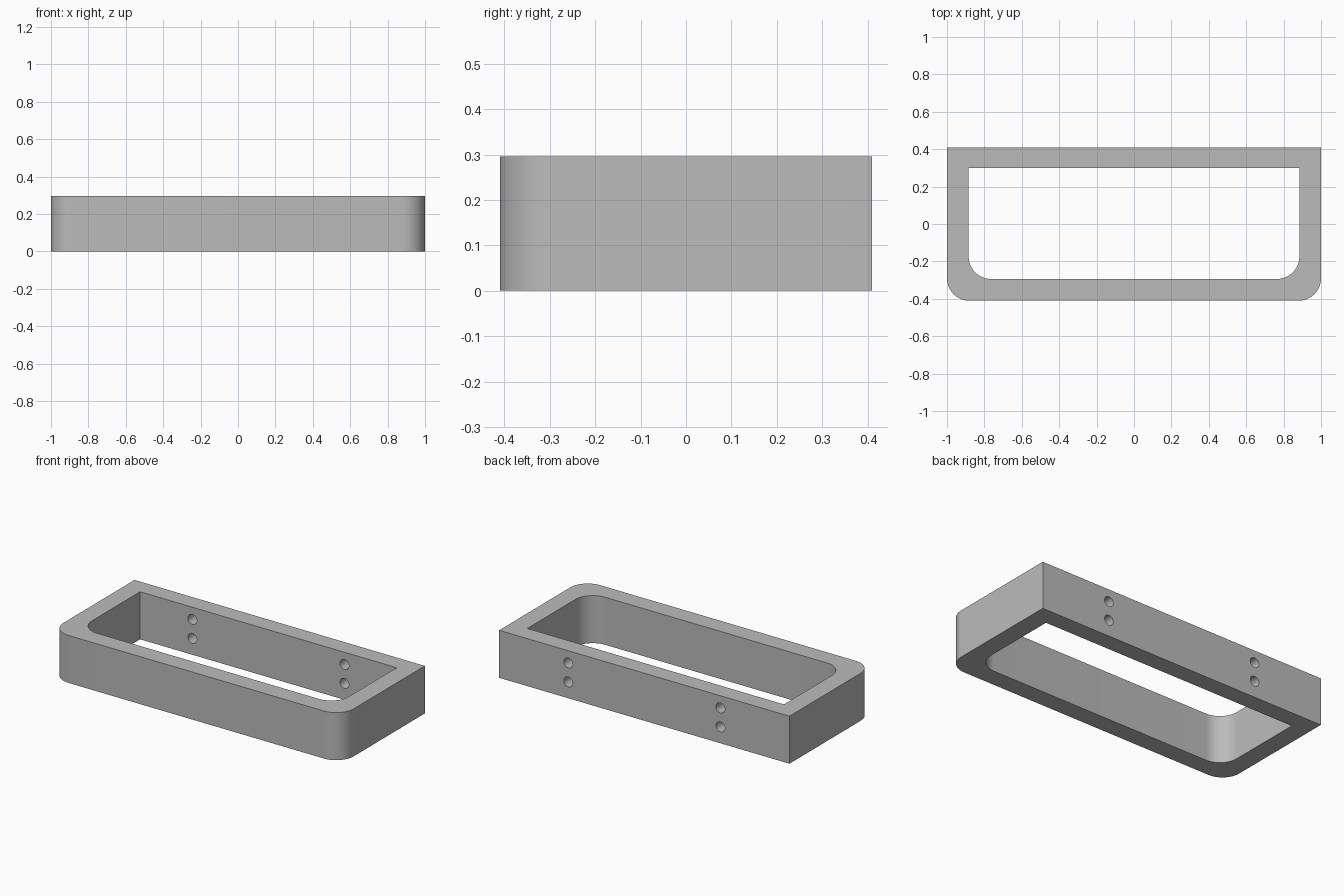
import bpy, bmesh, math

if "Cube" in bpy.data.objects:
    bpy.data.objects.remove(bpy.data.objects["Cube"])

HEIGHT = 0.296
HOLE_R = 0.031

grey = bpy.data.materials.new("mid grey")
grey.diffuse_color = (0.5, 0.5, 0.5, 1)
grey.use_nodes = True
grey.node_tree.nodes["Principled BSDF"].inputs["Base Color"].default_value = grey.diffuse_color


def outline(half_x, y0, y1, r, steps=16):
    """Rectangle with its two front corners rounded, counter-clockwise."""
    pts = []
    for cx, start in ((-half_x + r, math.pi), (half_x - r, 1.5 * math.pi)):
        for i in range(steps + 1):
            a = start + i / steps * math.pi / 2
            pts.append((cx + r * math.cos(a), y0 + r + r * math.sin(a)))
    return pts + [(half_x, y1), (-half_x, y1)]


def prism(name, pts, z0, z1):
    bm = bmesh.new()
    face = bm.faces.new([bm.verts.new((x, y, z0)) for x, y in pts])
    ext = bmesh.ops.extrude_face_region(bm, geom=[face])
    top = [v for v in ext["geom"] if isinstance(v, bmesh.types.BMVert)]
    bmesh.ops.translate(bm, verts=top, vec=(0, 0, z1 - z0))
    bmesh.ops.recalc_face_normals(bm, faces=bm.faces)
    mesh = bpy.data.meshes.new(name)
    bm.to_mesh(mesh)
    bm.free()
    mesh.materials.append(grey)
    obj = bpy.data.objects.new(name, mesh)
    bpy.context.collection.objects.link(obj)
    return obj


def cut(target, cutter):
    mod = target.modifiers.new("cut", 'BOOLEAN')
    mod.operation = 'DIFFERENCE'
    mod.solver = 'EXACT'
    mod.object = cutter
    bpy.context.view_layer.objects.active = target
    bpy.ops.object.modifier_apply(modifier=mod.name)
    bpy.data.objects.remove(cutter)


# Frame: square back corners, rounded front corners, open middle
frame = prism("bracket_frame", outline(1.0, -0.41, 0.41, 0.12), 0, HEIGHT)
cut(frame, prism("opening_cutter", outline(0.884, -0.294, 0.299, 0.12), -0.1, HEIGHT + 0.1))

# Two pairs of screw holes through the back wall
for x in (-0.524, 0.524):
    for z in (0.102, 0.22):
        bpy.ops.mesh.primitive_cylinder_add(vertices=32, radius=HOLE_R, depth=0.3,
                                            location=(x, 0.355, z),
                                            rotation=(math.pi / 2, 0, 0))
        hole = bpy.context.object
        hole.data.materials.append(grey)
        cut(frame, hole)

# Smooth fillets and bores, crisp edges
bpy.ops.object.select_all(action='DESELECT')
frame.select_set(True)
bpy.context.view_layer.objects.active = frame
bpy.ops.object.shade_smooth_by_angle(angle=math.radians(30))
